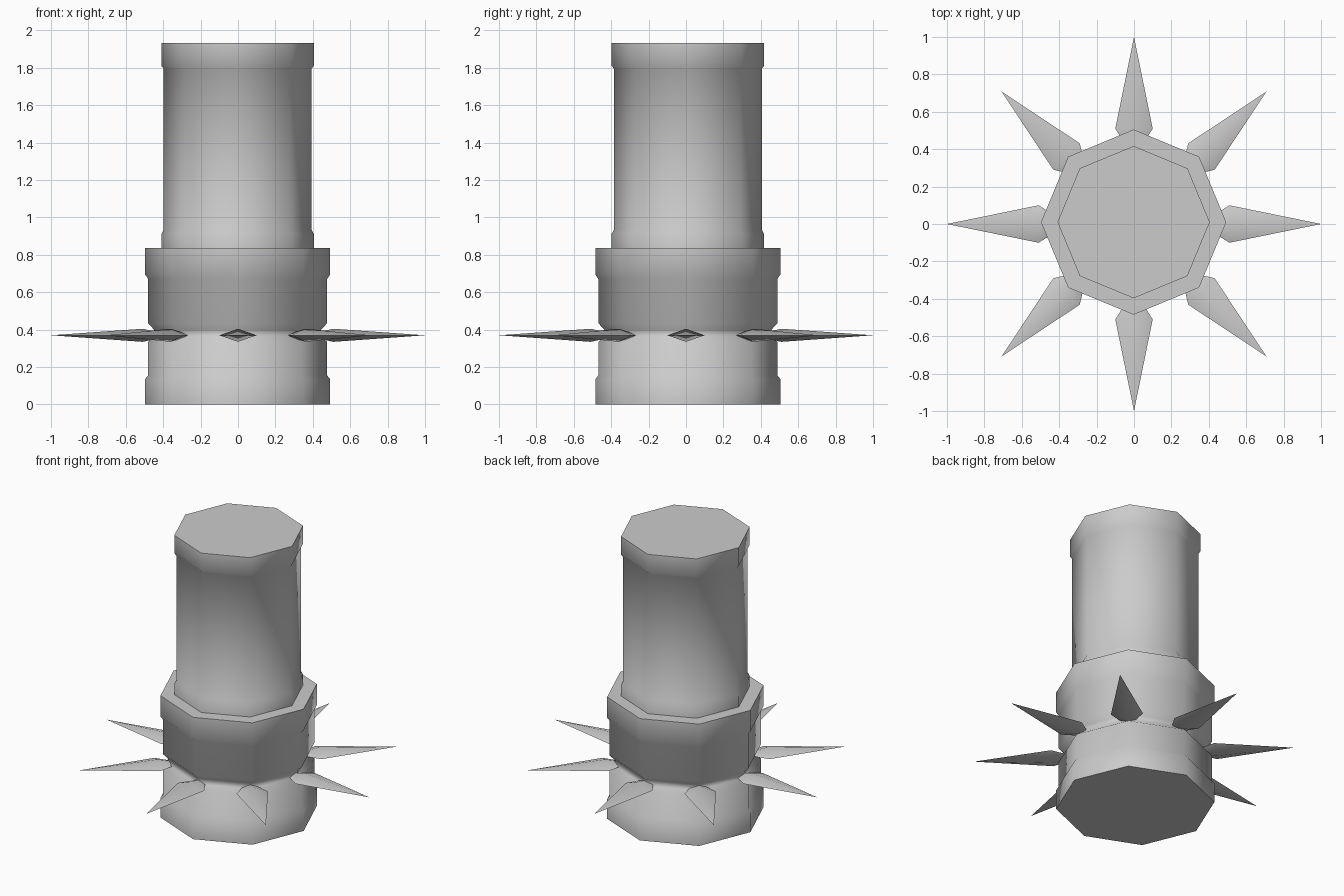
import bpy
import bmesh
from math import radians, cos, sin, tau
from mathutils import Matrix

cube = bpy.data.objects.get("Cube")
if cube:
    bpy.data.objects.remove(cube)

grey = bpy.data.materials.new("plain grey")
grey.use_nodes = True
grey.diffuse_color = (0.6, 0.6, 0.6, 1)
grey.node_tree.nodes["Principled BSDF"].inputs["Base Color"].default_value = (0.6, 0.6, 0.6, 1)


def turned(name, profile, sides, matrix, smooth_angle):
    """Turn a list of (radius, height) into a capped solid with few sides."""
    bm = bmesh.new()
    rings = []
    for r, z in profile:
        rings.append([bm.verts.new((r * cos(tau * i / sides), r * sin(tau * i / sides), z))
                      for i in range(sides)])
    for low, high in zip(rings, rings[1:]):
        for i in range(sides):
            j = (i + 1) % sides
            bm.faces.new((low[i], low[j], high[j], high[i]))
    bm.faces.new(rings[0][::-1])
    bm.faces.new(rings[-1])
    bmesh.ops.remove_doubles(bm, verts=bm.verts, dist=0.0001)
    bm.transform(matrix)
    bmesh.ops.recalc_face_normals(bm, faces=bm.faces)
    mesh = bpy.data.meshes.new(name)
    bm.to_mesh(mesh)
    bm.free()
    mesh.materials.append(grey)
    obj = bpy.data.objects.new(name, mesh)
    bpy.context.collection.objects.link(obj)
    bpy.ops.object.select_all(action="DESELECT")
    obj.select_set(True)
    bpy.context.view_layer.objects.active = obj
    bpy.ops.object.shade_smooth_by_angle(angle=radians(smooth_angle))
    return obj


axis = Matrix.Translation((-0.002, 0.01, 0))

# Wide lower drum with rims and a groove for the spikes
turned("base_drum", [(0.495, 0), (0.495, 0.135), (0.479, 0.155), (0.479, 0.335), (0.447, 0.36),
                     (0.447, 0.4), (0.479, 0.435), (0.479, 0.672), (0.495, 0.695), (0.495, 0.838)],
       8, axis, 65)

# Tall barrel with a rim at each end
turned("barrel", [(0.407, 0.8), (0.407, 0.913), (0.395, 0.935),
                  (0.395, 1.795), (0.407, 1.81), (0.407, 1.934)], 8, axis, 65)

# Flattened spikes around the groove
for k in range(8):
    place = (Matrix.Translation((0, 0, 0.37)) @ Matrix.Rotation(tau * k / 8, 4, "Z")
             @ Matrix.Rotation(radians(90), 4, "Y") @ Matrix.Diagonal((0.35, 1, 1, 1)))
    turned(f"spike_{k + 1}", [(0.05, 0.43), (0.1, 0.51), (0, 1)], 4, place, 65)
